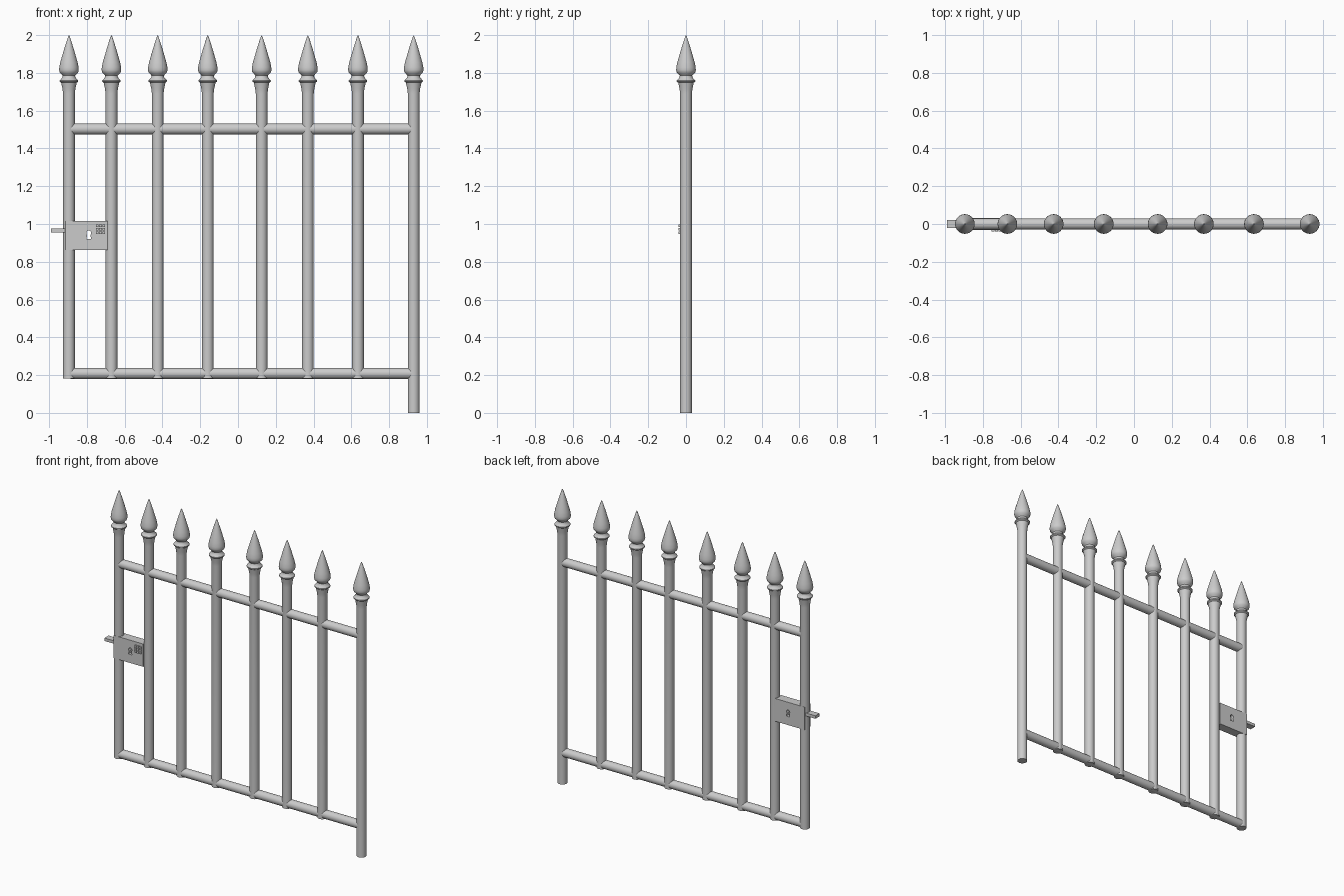
import bpy, bmesh
from math import sin, cos, pi, radians

if "Cube" in bpy.data.objects:
    bpy.data.objects.remove(bpy.data.objects["Cube"])

R = 0.031
SIDES = 32


def make_object(name, bm, smooth=False):
    bmesh.ops.recalc_face_normals(bm, faces=bm.faces)
    mesh = bpy.data.meshes.new(name)
    bm.to_mesh(mesh)
    bm.free()
    ob = bpy.data.objects.new(name, mesh)
    bpy.context.collection.objects.link(ob)
    if smooth:
        bpy.context.view_layer.objects.active = ob
        ob.select_set(True)
        bpy.ops.object.shade_smooth_by_angle(angle=radians(35))
        ob.select_set(False)
    return ob


def lathe(name, profile, location=(0, 0, 0), rotation=(0, 0, 0)):
    """Spin (radius, height) points round z; radius 0 closes to a point."""
    bm = bmesh.new()
    rings = []
    for r, z in profile:
        n = SIDES if r > 0 else 1
        rings.append([bm.verts.new((r * cos(2 * pi * i / SIDES), r * sin(2 * pi * i / SIDES), z))
                      for i in range(n)])
    for a, b in zip(rings, rings[1:]):
        for i in range(SIDES):
            j = (i + 1) % SIDES
            bm.faces.new((a[i], a[j], b[0]) if len(b) == 1 else (a[i], a[j], b[j], b[i]))
    for ring in (rings[0], rings[-1]):
        if len(ring) > 1:
            bm.faces.new(ring)
    ob = make_object(name, bm, True)
    ob.location, ob.rotation_euler = location, rotation
    return ob


def box(name, lo, hi):
    bm = bmesh.new()
    bmesh.ops.create_cube(bm, size=1)
    for v in bm.verts:
        v.co = [(l + h) / 2 + c * (h - l) for l, h, c in zip(lo, hi, v.co)]
    return make_object(name, bm)


# Upright bars with spearhead finials; the hinge post reaches the ground
FINIAL = [(R, 1.69), (0.034, 1.715), (0.041, 1.748), (0.049, 1.754), (0.049, 1.76),
          (0.041, 1.768), (0.034, 1.777), (0.033, 1.785), (0.039, 1.793), (0.049, 1.803),
          (0.052, 1.815), (0.051, 1.83), (0.046, 1.856), (0.036, 1.89),
          (0.026, 1.925), (0.015, 1.96), (0.005, 1.99), (0, 2.0)]
bars = [-0.895, -0.67, -0.425, -0.16, 0.125, 0.37, 0.635, 0.93]
for i, x in enumerate(bars):
    last = i == len(bars) - 1
    bottom = 0 if last else 0.182
    lathe("hinge_post" if last else f"bar_{i + 1}", [(R, bottom)] + FINIAL, (x, 0, 0))

# Horizontal rails
for name, z in (("bottom_rail", 0.209), ("top_rail", 1.503)):
    lathe(name, [(0.029, -0.887), (0.029, 0.922)], (0, 0, z), (0, pi / 2, 0))

# Lock case with a keyhole cut right through
case = box("lock_case", (-0.914, -R, 0.862), (-0.692, R, 1.017))
bm = bmesh.new()
kx, kz = -0.79, 0.952
outline = [(kx + 0.013 * cos(t), kz + 0.013 * sin(t))
           for t in (radians(-50 + 280 * i / 14) for i in range(15))]
outline += [(kx - 0.013, 0.92), (kx + 0.013, 0.92)]
face = bm.faces.new([bm.verts.new((x, -0.06, z)) for x, z in outline])
new = bmesh.ops.extrude_face_region(bm, geom=[face])["geom"]
bmesh.ops.translate(bm, vec=(0, 0.12, 0), verts=[v for v in new if isinstance(v, bmesh.types.BMVert)])
cutter = make_object("keyhole_cutter", bm)
mod = case.modifiers.new("keyhole", 'BOOLEAN')
mod.operation, mod.solver, mod.object = 'DIFFERENCE', 'EXACT', cutter
bpy.context.view_layer.objects.active = case
bpy.ops.object.modifier_apply(modifier=mod.name)
bpy.data.objects.remove(cutter)

# Sliding bolt
box("lock_bolt", (-0.99, -0.022, 0.955), (-0.90, 0.022, 0.975))

# Keypad buttons on the front
for col in range(3):
    for row in range(3):
        x, z = -0.746 + col * 0.018, 0.954 + row * 0.018
        box(f"key_button_{row * 3 + col + 1}", (x - 0.007, -0.04, z - 0.007), (x + 0.007, -0.028, z + 0.007))
